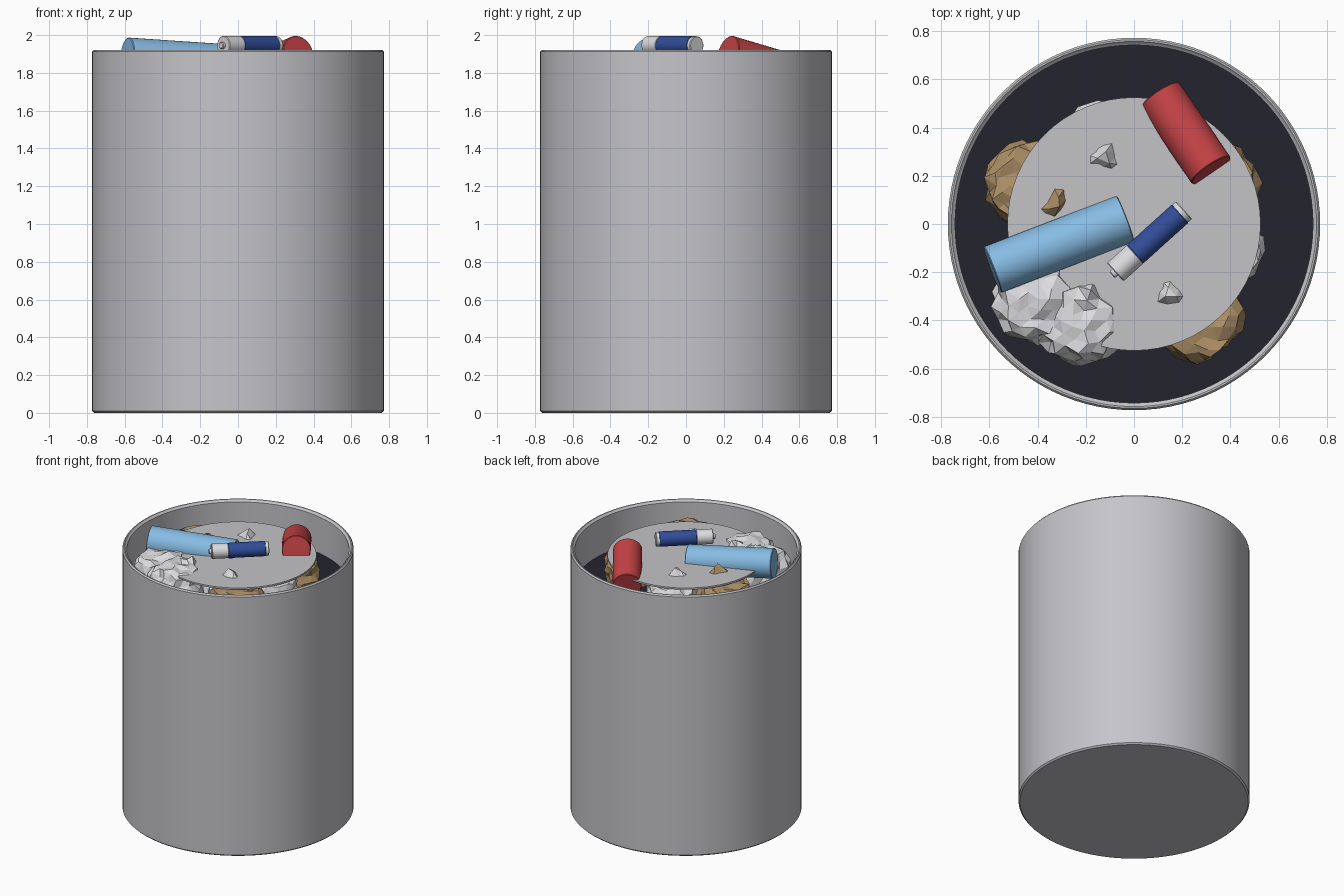
import bpy, bmesh, math, random
from mathutils import Vector

cube = bpy.data.objects.get("Cube")
if cube:
    bpy.data.objects.remove(cube, do_unlink=True)
random.seed(4)


def material(name, rgb):
    m = bpy.data.materials.new(name)
    m.use_nodes = True
    m.diffuse_color = (*rgb, 1)
    m.node_tree.nodes["Principled BSDF"].inputs["Base Color"].default_value = (*rgb, 1)
    return m


steel = material("grey metal", (0.56, 0.56, 0.59))
ash = material("pale grey", (0.55, 0.55, 0.57))
dark = material("dark liner", (0.017, 0.017, 0.027))
sky = material("light blue", (0.24, 0.50, 0.77))
red = material("red", (0.55, 0.055, 0.06))
navy = material("navy blue", (0.03, 0.075, 0.32))
white = material("off white", (0.72, 0.72, 0.74))
tan = material("cardboard tan", (0.41, 0.27, 0.13))


def finish(name, bm, mat, smooth=True):
    bmesh.ops.recalc_face_normals(bm, faces=bm.faces[:])
    mesh = bpy.data.meshes.new(name)
    bm.to_mesh(mesh)
    bm.free()
    mesh.materials.append(mat)
    ob = bpy.data.objects.new(name, mesh)
    bpy.context.collection.objects.link(ob)
    if smooth:
        bpy.ops.object.select_all(action="DESELECT")
        ob.select_set(True)
        bpy.context.view_layer.objects.active = ob
        bpy.ops.object.shade_smooth_by_angle(angle=math.radians(35))
    return ob


def lathe(name, profile, mat, sides=48):
    """Spin a radius/height profile about z; radius zero closes an end."""
    bm = bmesh.new()
    verts = [bm.verts.new((r, 0, z)) for r, z in profile]
    edges = [bm.edges.new(pair) for pair in zip(verts, verts[1:])]
    bmesh.ops.spin(bm, geom=verts + edges, cent=(0, 0, 0), axis=(0, 0, 1),
                   angle=math.tau, steps=sides)
    bmesh.ops.remove_doubles(bm, verts=bm.verts[:], dist=0.0001)
    return finish(name, bm, mat)


def rod(name, start, end, radius, mat, bevel=0.004):
    """Round bar with slightly softened ends between two points."""
    a, b = Vector(start), Vector(end)
    n = (b - a).length
    ob = lathe(name, [(0, 0), (radius - bevel, 0), (radius, bevel),
                      (radius, n - bevel), (radius - bevel, n), (0, n)], mat)
    ob.location = a
    ob.rotation_mode = "QUATERNION"
    ob.rotation_quaternion = (b - a).to_track_quat("Z", "Y")
    return ob


def crumple(name, centre, radius, top, mat, tip=None):
    """Faceted paper ball, flattened below a ceiling, with one raised tip."""
    bm = bmesh.new()
    bmesh.ops.create_icosphere(bm, subdivisions=3, radius=radius)
    for v in bm.verts:
        v.co *= random.uniform(0.85, 1.08)
        v.co += Vector((centre[0], centre[1], 1.75))
        v.co.z = max(1.65, min(v.co.z, top + random.uniform(-0.03, 0)))
    if tip:
        near = sorted((v for v in bm.verts if v.co.z > 1.75),
                      key=lambda v: (v.co.xy - Vector(tip)).length)
        for v, lift in zip(near[:3], (0.05, 0.035, 0.025)):
            v.co.z = LID + lift
    return finish(name, bm, mat, smooth=False)


# Can: outer wall, rounded rim and inner wall
lathe("bin_body", [(0, 0), (0.762, 0), (0.772, 0.01), (0.772, 1.912), (0.764, 1.922),
                   (0.757, 1.922), (0.752, 1.915), (0.742, 1.908), (0.742, 1.63)],
      steel, 96)
lathe("liner_floor", [(0, 1.64), (0.742, 1.64)], dark, 96)

# Flat sheet lying on the rubbish
LID = 1.864
lathe("rubbish_sheet", [(0, LID - 0.012), (0.525, LID - 0.012), (0.525, LID), (0, LID)], ash, 64)

# Crumpled balls under and through the sheet
balls = [
    ((-0.40, -0.31), 0.19, 1.895, white, (-0.35, -0.30)),
    ((-0.22, -0.40), 0.19, 1.90, white, (-0.19, -0.29)),
    ((0.13, -0.30), 0.18, LID - 0.005, white, (0.15, -0.30)),
    ((-0.13, 0.34), 0.18, LID - 0.005, white, (-0.11, 0.28)),
    ((0.36, -0.11), 0.18, LID - 0.005, white, None),
    ((0.26, -0.38), 0.19, LID - 0.005, tan, None),
    ((-0.43, 0.16), 0.19, LID - 0.005, tan, (-0.33, 0.09)),
    ((0.34, 0.17), 0.18, LID - 0.005, tan, None),
]
for i, (centre, radius, top, mat, tip) in enumerate(balls):
    crumple(f"crumpled_ball_{i + 1}", centre, radius, top, mat, tip)

# Two tipped cans
rod("blue_can", (-0.587, -0.19, 1.885), (-0.035, 0.022, 1.848), 0.102, sky)
rod("red_can", (0.32, 0.222, 1.902), (0.108, 0.532, 1.81), 0.097, red)

# Battery: nub, white band, navy sleeve and end cap along one axis
tail, head = Vector((0.208, 0.058, 1.945)), Vector((-0.078, -0.20, 1.945))


def along(t):
    return tail.lerp(head, t)


rod("battery_cap", along(0), along(0.07), 0.049, white)
rod("battery_sleeve", along(0.06), along(0.71), 0.051, navy, 0.002)
rod("battery_band", along(0.705), along(1), 0.051, white)
rod("battery_nub", along(0.99), along(1.045), 0.018, white)
